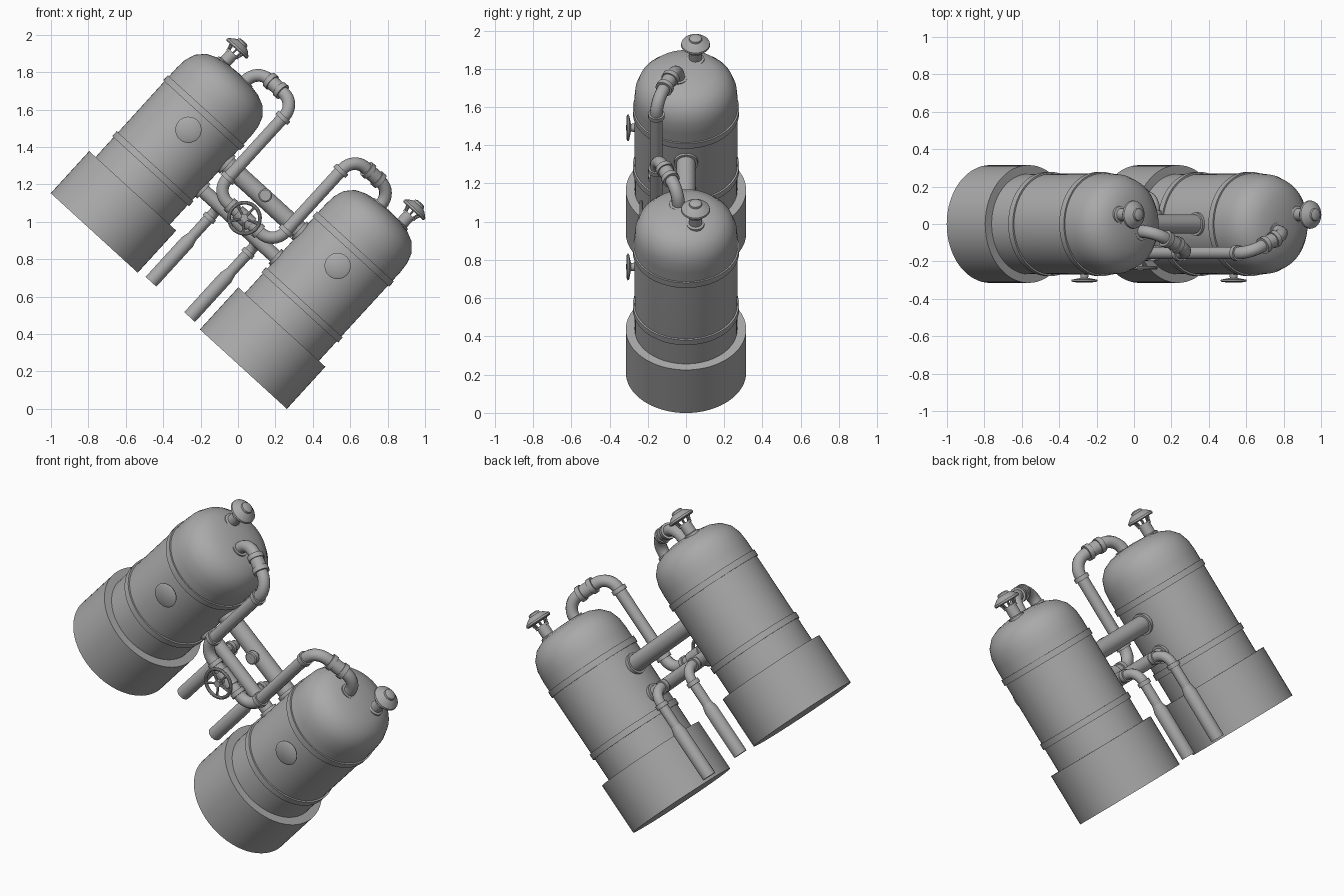
import bpy, bmesh, math
from mathutils import Matrix, Vector

cube = bpy.data.objects.get("Cube")
if cube:
    bpy.data.objects.remove(cube, do_unlink=True)

# One plain grey for everything
grey = bpy.data.materials.new("plain grey")
grey.use_nodes = True
grey.diffuse_color = (0.4, 0.4, 0.4, 1)
grey.node_tree.nodes["Principled BSDF"].inputs["Base Color"].default_value = grey.diffuse_color

# The whole assembly leans sideways about the y axis
LEAN = Matrix.Translation((-0.37, 0, 0.576)) @ Matrix.Rotation(math.radians(42.4), 4, 'Y')
parts = []


def add_part(name, mesh):
    obj = bpy.data.objects.new(name, mesh)
    bpy.context.scene.collection.objects.link(obj)
    mesh.materials.clear()
    mesh.materials.append(grey)
    obj.matrix_world = LEAN
    parts.append(obj)
    return obj


def lathe(name, profile, origin=(0, 0, 0), axis=(0, 0, 1), steps=32):
    """Revolve (radius, height) points about an axis through origin."""
    bm = bmesh.new()
    verts = [bm.verts.new((r, 0, h)) for r, h in profile]
    edges = [bm.edges.new(pair) for pair in zip(verts, verts[1:])]
    bmesh.ops.spin(bm, geom=verts + edges, cent=(0, 0, 0), axis=(0, 0, 1),
                   angle=math.tau, steps=steps, use_merge=True)
    bmesh.ops.remove_doubles(bm, verts=bm.verts, dist=1e-5)
    bmesh.ops.recalc_face_normals(bm, faces=bm.faces)
    turn = Vector(axis).to_track_quat('Z', 'Y').to_matrix().to_4x4()
    bm.transform(Matrix.Translation(origin) @ turn)
    mesh = bpy.data.meshes.new(name)
    bm.to_mesh(mesh)
    bm.free()
    return add_part(name, mesh)


def rod(name, start, end, radius, steps=20):
    start, end = Vector(start), Vector(end)
    length = (end - start).length
    return lathe(name, [(0, 0), (radius, 0), (radius, length), (0, length)],
                 start, end - start, steps)


def pipe(name, corners, radius, bend, closed=False):
    """Sweep a round pipe along corners, rounding each inner corner."""
    pts = [Vector(p) for p in corners]
    path = [pts[0]]
    for a, b, c in zip(pts, pts[1:], pts[2:]):
        p = b + (a - b).normalized() * bend
        q = b + (c - b).normalized() * bend
        centre = p + q - b
        for i in range(9):
            t = i / 8 * math.pi / 2
            path.append(centre + (p - centre) * math.cos(t) + (q - centre) * math.sin(t))
    path.append(pts[-1])
    curve = bpy.data.curves.new(name, 'CURVE')
    curve.dimensions = '3D'
    curve.bevel_depth = radius
    curve.bevel_resolution = 4
    curve.use_fill_caps = True
    spline = curve.splines.new('POLY')
    spline.points.add(len(path) - 1)
    for point, co in zip(spline.points, path):
        point.co = (*co, 1)
    helper = bpy.data.objects.new(name + "_path", curve)
    bpy.context.scene.collection.objects.link(helper)
    mesh = bpy.data.meshes.new_from_object(
        helper.evaluated_get(bpy.context.evaluated_depsgraph_get()))
    bpy.data.objects.remove(helper, do_unlink=True)
    return add_part(name, mesh)


def collar(name, point, direction, radius=0.043, width=0.025):
    half = Vector(direction).normalized() * width / 2
    return rod(name, Vector(point) - half, Vector(point) + half, radius)


PIPE_R, PIPE_Y, LOW_Z, HIGH_Z = 0.034, -0.155, 0.60, 1.235

for side, label in ((-1, "right"), (1, "left")):
    tank_x = side * 0.54

    # Tank with plinth, domed top and two bands
    lathe(label + "_base", [(0, 0), (0.315, 0), (0.315, 0.305), (0, 0.305)], (tank_x, 0, 0), steps=64)
    lathe(label + "_tank", [(0, 0.2), (0.268, 0.2), (0.27, 0.95), (0.265, 1.01), (0.246, 1.065),
                            (0.205, 1.11), (0.15, 1.135), (0.08, 1.148), (0, 1.152)],
          (tank_x, 0, 0), steps=64)
    for name, z in (("lower", 0.465), ("upper", 0.87)):
        lathe(f"{label}_{name}_band", [(0.26, z - 0.018), (0.278, z - 0.018),
                                       (0.278, z + 0.018), (0.26, z + 0.018)], (tank_x, 0, 0), steps=64)

    # Round hatch on the front
    lathe(label + "_hatch", [(0, 0), (0.025, 0), (0.02, 0.035), (0.068, 0.045), (0.07, 0.052),
                             (0.06, 0.058), (0, 0.06)], (tank_x, -0.253, 0.747), (0, -1, 0))

    # Vent with a slotted neck and cap
    vent = (side * 0.64, 0.05, 0)
    lathe(label + "_vent_neck", [(0, 1.08), (0.046, 1.08), (0.046, 1.145), (0.034, 1.15),
                                 (0.034, 1.2), (0.04, 1.2), (0.04, 1.212), (0, 1.212)], vent)
    lathe(label + "_vent_cap", [(0, 1.236), (0.07, 1.236), (0.076, 1.242), (0.074, 1.252), (0.05, 1.272),
                                (0.034, 1.28), (0.032, 1.29), (0.02, 1.296), (0, 1.297)], vent)
    for i in range(8):
        a = math.tau * i / 8
        foot = Vector((vent[0] + 0.033 * math.cos(a), vent[1] + 0.033 * math.sin(a), 1.205))
        rod(label + "_vent_strut", foot, foot + Vector((0.012 * math.cos(a), 0.012 * math.sin(a), 0.035)),
            0.005, 8)

    # Outlet pipe over the top and down to the middle
    out = Vector((side * 0.49, -0.04, HIGH_Z))
    turn = Vector((side * 0.21, PIPE_Y, HIGH_Z))
    low = Vector((side * 0.21, PIPE_Y, LOW_Z))
    up = Vector((0, 0, 1))
    pipe(label + "_outlet_pipe", [out - up * 0.16, out, turn, low, (0, PIPE_Y, LOW_Z)], PIPE_R, 0.09)
    collar(label + "_outlet_flange", out - up * 0.105, up, 0.048, 0.04)
    for t in (0.36, 0.62):
        collar(label + "_union_ring", out.lerp(turn, t), turn - out, 0.046, 0.028)
    rod(label + "_union", out.lerp(turn, 0.36), out.lerp(turn, 0.62), 0.039)
    collar(label + "_upper_collar", turn - up * 0.1, up)
    collar(label + "_lower_collar", low + up * 0.1, up)
    collar(label + "_valve_collar", (side * 0.1, PIPE_Y, LOW_Z), (1, 0, 0))

    # Flanges where the cross tubes meet the tank
    collar(label + "_cross_flange", (side * 0.272, 0, 0.75), (1, 0, 0), 0.062, 0.03)
    collar(label + "_feed_flange", (side * 0.272, 0, 0.56), (1, 0, 0), 0.052, 0.03)

    # Drain pipe with a thicker lower sleeve
    drain = Vector((side * 0.14, 0.15, 0))
    pipe(label + "_drain_pipe", [(side * 0.14, 0, 0.56), drain + up * 0.56, drain + up * 0.2], 0.029, 0.075)
    collar(label + "_drain_collar", drain + up * 0.475, up, 0.037)
    collar(label + "_drain_joint", (side * 0.14, 0.06, 0.56), (0, 1, 0), 0.037)
    lathe(label + "_drain_sleeve", [(0, 0.012), (0.039, 0.012), (0.039, 0.3), (0.029, 0.34), (0, 0.34)], drain)

# Tubes joining the tanks
rod("cross_tube", (-0.3, 0, 0.75), (0.3, 0, 0.75), 0.05, 32)
rod("feed_tube", (-0.3, 0, 0.56), (0.3, 0, 0.56), 0.038, 24)
lathe("gauge", [(0, 0), (0.02, 0), (0.02, 0.06), (0.037, 0.06), (0.037, 0.085), (0.03, 0.09), (0, 0.09)],
      (0, 0, 0.765), (0, -1, 0))

# Valve body, stem and handwheel
rod("valve_body", (-0.05, PIPE_Y, LOW_Z), (0.05, PIPE_Y, LOW_Z), 0.042)
rod("valve_stem", (0, PIPE_Y, LOW_Z), (0, -0.245, LOW_Z), 0.013)
hub = Vector((0, -0.235, LOW_Z))
collar("wheel_hub", hub, (0, 1, 0), 0.02, 0.025)
ring = [(0.083 + 0.01 * math.cos(math.tau * i / 10), 0.01 * math.sin(math.tau * i / 10)) for i in range(11)]
lathe("wheel_rim", ring, hub, (0, -1, 0))
for i in range(5):
    a = math.tau * i / 5
    rod("wheel_spoke", hub, hub + Vector((0.083 * math.sin(a), 0, 0.083 * math.cos(a))), 0.007, 8)

# Smooth shading with sharp rims
bpy.ops.object.select_all(action='DESELECT')
for obj in parts:
    obj.select_set(True)
bpy.context.view_layer.objects.active = parts[0]
bpy.ops.object.shade_smooth_by_angle(angle=math.radians(35))
